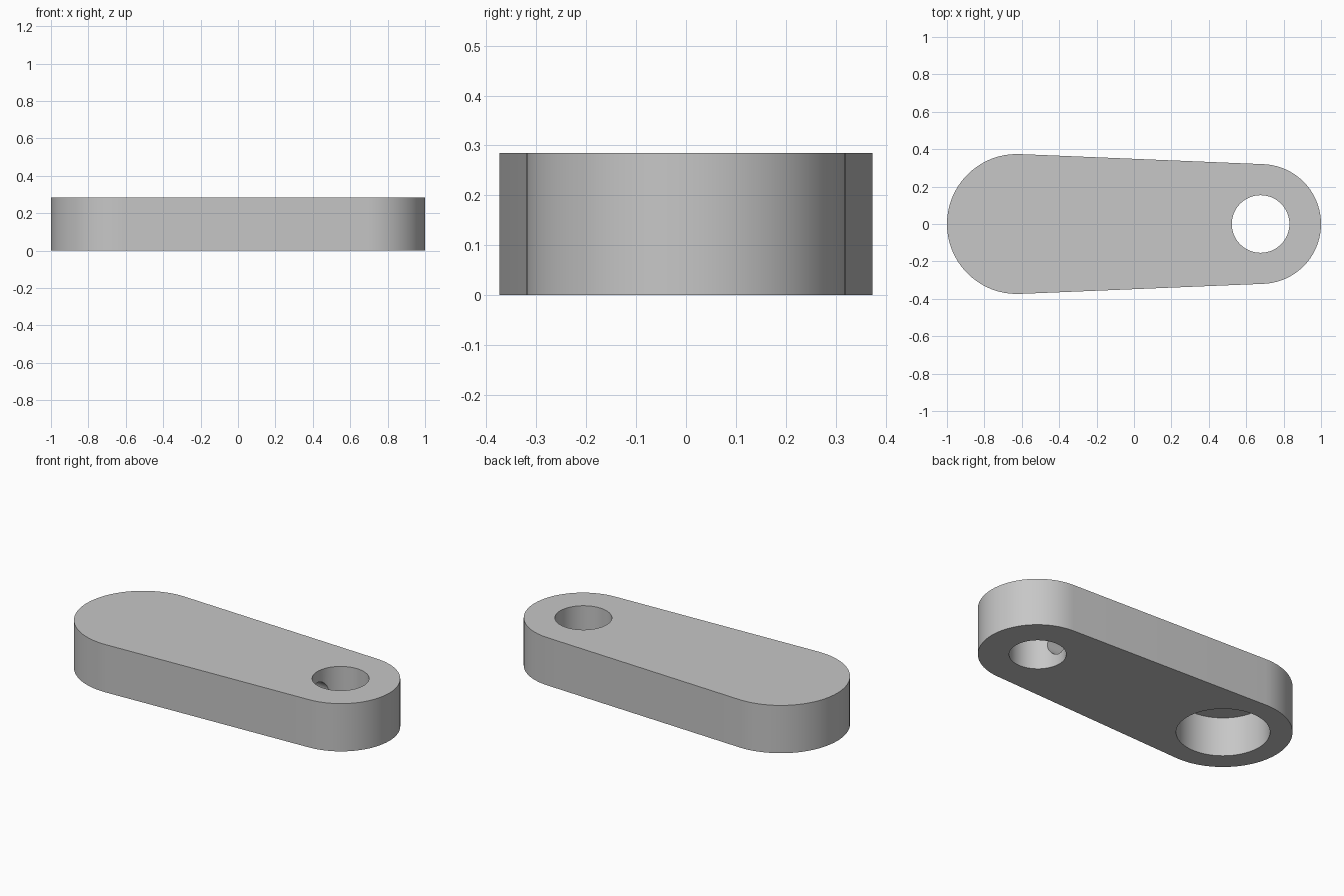
import bpy
import bmesh
import math

HEIGHT = 0.285
BIG_X, BIG_R = -0.626, 0.374
SMALL_X, SMALL_R = 0.68, 0.32
RECESS_R, RECESS_DEPTH = 0.253, 0.235
HOLE_R = 0.154
CHANNEL_R = 0.077

old = bpy.data.objects.get("Cube")
if old:
    bpy.data.objects.remove(old, do_unlink=True)

grey = bpy.data.materials.new("plain grey")
grey.use_nodes = True
colour = (0.57, 0.57, 0.57, 1)
grey.diffuse_color = colour
grey.node_tree.nodes["Principled BSDF"].inputs["Base Color"].default_value = colour


def arc(cx, r, start, end, steps):
    """Points along an arc centred on the x axis."""
    angles = [start + (end - start) * i / steps for i in range(steps + 1)]
    return [(cx + r * math.cos(a), r * math.sin(a), 0) for a in angles]


def cylinder(name, r, depth, location, rotation=(0, 0, 0)):
    bpy.ops.mesh.primitive_cylinder_add(vertices=64, radius=r, depth=depth,
                                        location=location, rotation=rotation)
    ob = bpy.context.object
    ob.name = name
    ob.hide_render = True
    ob.data.materials.append(grey)
    return ob


# Tapered link body: two round ends joined by tangent sides
tangent = math.acos((BIG_R - SMALL_R) / (SMALL_X - BIG_X))
outline = arc(SMALL_X, SMALL_R, -tangent, tangent, 40)
outline += arc(BIG_X, BIG_R, tangent, 2 * math.pi - tangent, 40)
bm = bmesh.new()
base = bm.faces.new([bm.verts.new(p) for p in outline])
grown = bmesh.ops.extrude_face_region(bm, geom=[base])
top = [v for v in grown["geom"] if isinstance(v, bmesh.types.BMVert)]
bmesh.ops.translate(bm, verts=top, vec=(0, 0, HEIGHT))
bmesh.ops.recalc_face_normals(bm, faces=bm.faces)
mesh = bpy.data.meshes.new("link_arm")
bm.to_mesh(mesh)
bm.free()
mesh.materials.append(grey)
body = bpy.data.objects.new("link_arm", mesh)
bpy.context.collection.objects.link(body)

# Through hole, blind recess underneath, and the channel joining them
cutters = [
    cylinder("pin_hole_cutter", HOLE_R, 1, (SMALL_X - 0.003, 0, HEIGHT / 2)),
    cylinder("recess_cutter", RECESS_R, 2 * RECESS_DEPTH, (BIG_X, 0, 0)),
    cylinder("channel_cutter", CHANNEL_R, SMALL_X - BIG_X,
             ((SMALL_X + BIG_X) / 2, 0, HEIGHT / 2), (0, math.pi / 2, 0)),
]
bpy.ops.object.select_all(action="DESELECT")
body.select_set(True)
bpy.context.view_layer.objects.active = body
for cutter in cutters:
    mod = body.modifiers.new(cutter.name, "BOOLEAN")
    mod.operation = "DIFFERENCE"
    mod.solver = "EXACT"
    mod.object = cutter
    bpy.ops.object.modifier_apply(modifier=mod.name)
    bpy.data.objects.remove(cutter, do_unlink=True)

bpy.ops.object.shade_smooth_by_angle(angle=math.radians(30))
